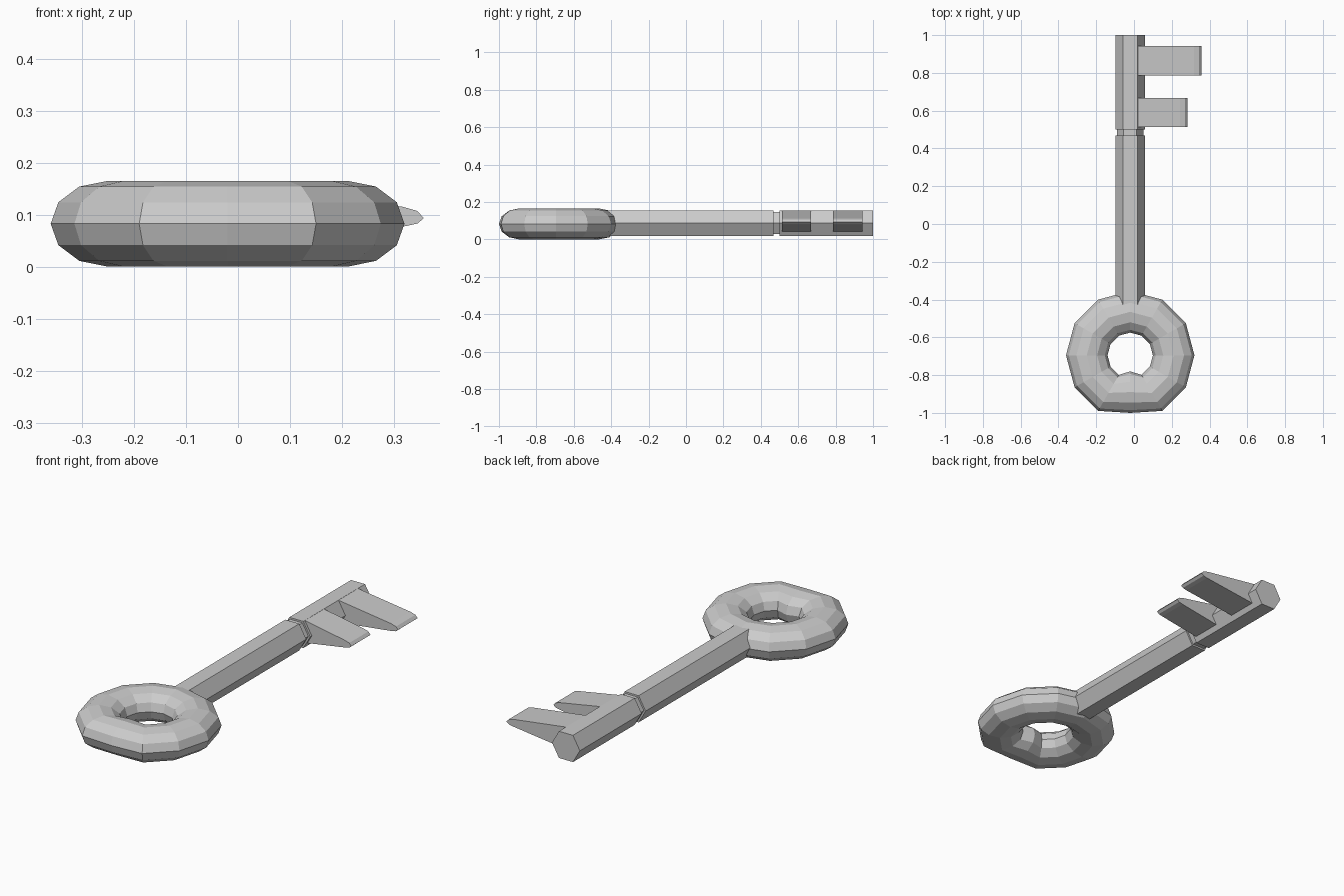
import bpy, bmesh
from math import cos, sin, pi

if "Cube" in bpy.data.objects:
    bpy.data.objects.remove(bpy.data.objects["Cube"])

CX = -0.02      # axis of the key
SZ = 0.087      # shaft axis height


def finish(name, bm):
    bmesh.ops.recalc_face_normals(bm, faces=bm.faces)
    me = bpy.data.meshes.new(name)
    bm.to_mesh(me)
    bm.free()
    ob = bpy.data.objects.new(name, me)
    bpy.context.collection.objects.link(ob)
    return ob


def loft(name, rings, closed=False):
    """Skin a list of equal-length point loops; cap the ends unless closed."""
    bm = bmesh.new()
    loops = [[bm.verts.new(p) for p in r] for r in rings]
    pairs = list(zip(loops, loops[1:]))
    if closed:
        pairs.append((loops[-1], loops[0]))
    else:
        bm.faces.new(loops[0])
        bm.faces.new(loops[-1])
    for a, b in pairs:
        n = len(a)
        for i in range(n):
            j = (i + 1) % n
            bm.faces.new((a[i], a[j], b[j], b[i]))
    return finish(name, bm)


# Bow: 12 x 12 ring, oval tube, near end flattened slightly inward
sections = []
for s in range(12):
    a = 2 * pi * s / 12
    major = 0.195 if s == 9 else 0.23
    sec = []
    for t in range(12):
        b = 2 * pi * t / 12
        r = major + 0.11 * cos(b)
        sec.append((CX + r * cos(a), -0.695 + r * sin(a), 0.0825 + 0.0825 * sin(b)))
    sections.append(sec)
loft("bow_ring", sections, closed=True)


# Shaft: hexagonal bar with a narrow neck before the bit
def hexagon(y, r):
    return [(CX + r * cos(pi * i / 3), y, SZ + r * sin(pi * i / 3)) for i in range(6)]


loft("shaft", [hexagon(y, r) for y, r in (
    (-0.48, 0.079), (0.468, 0.079), (0.468, 0.069),
    (0.5, 0.069), (0.5, 0.079), (1.0, 0.079))])


# Teeth: tapering wedges with a blunt faceted tip
def tooth(name, y0, y1, tip):
    profile = [(0.02, 0.155), (tip - 0.04, 0.115), (tip - 0.012, 0.107), (tip, 0.093),
               (tip - 0.012, 0.083), (tip - 0.034, 0.078), (0.033, 0.043), (0.0, 0.06)]
    loft(name, [[(x, y, z) for x, z in profile] for y in (y0, y1)])


tooth("short_tooth", 0.513, 0.668, 0.283)
tooth("long_tooth", 0.785, 0.943, 0.357)
